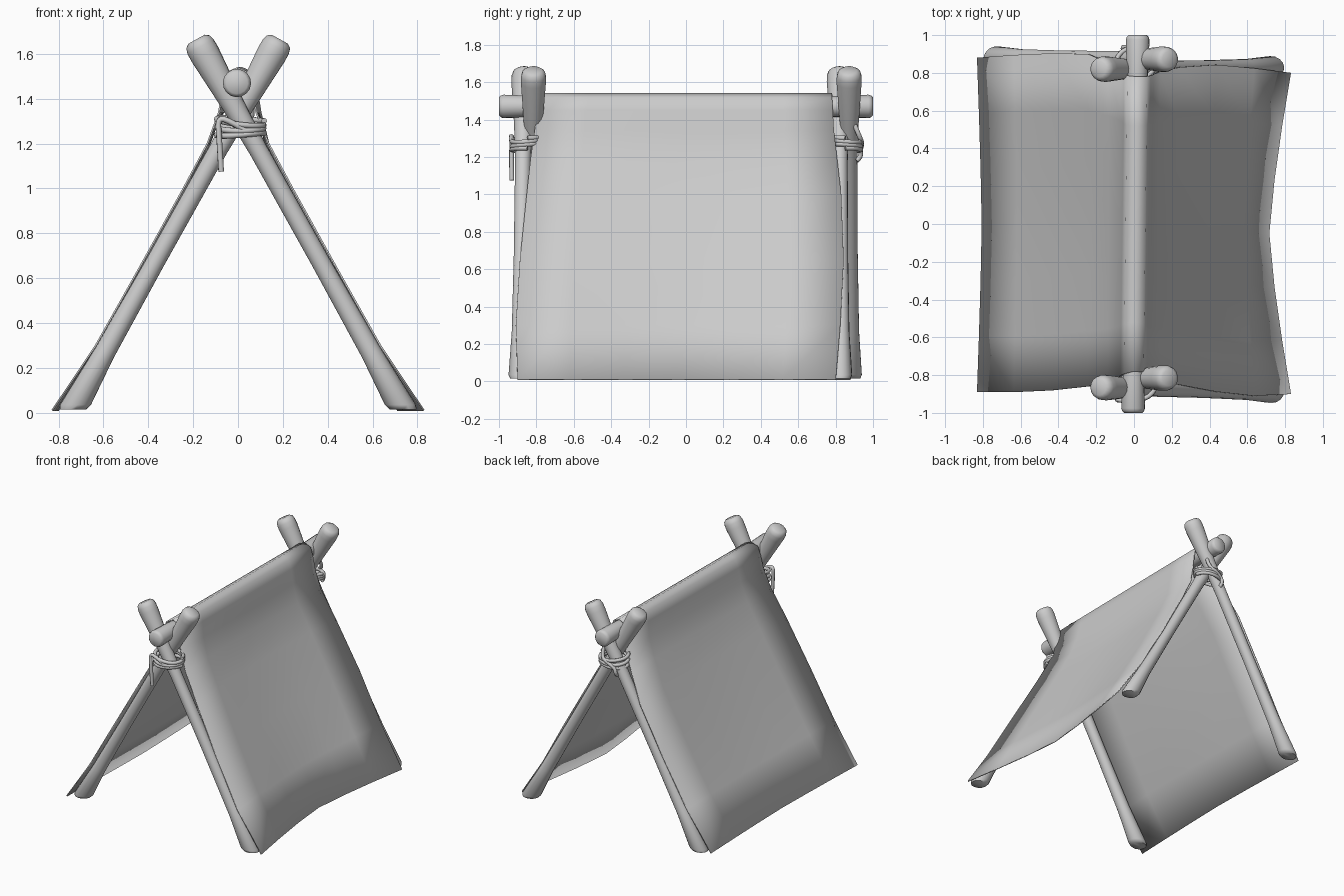
import bpy
import bmesh
import math
from mathutils import Vector

cube = bpy.data.objects.get("Cube")
if cube:
    bpy.data.objects.remove(cube, do_unlink=True)

GREY = (0.6, 0.6, 0.6, 1)
grey = bpy.data.materials.new("plain grey")
grey.use_nodes = True
grey.diffuse_color = GREY
grey.node_tree.nodes["Principled BSDF"].inputs["Base Color"].default_value = GREY


def finish(name, bm, angle):
    bmesh.ops.recalc_face_normals(bm, faces=bm.faces)
    mesh = bpy.data.meshes.new(name)
    bm.to_mesh(mesh)
    bm.free()
    mesh.materials.append(grey)
    obj = bpy.data.objects.new(name, mesh)
    bpy.context.collection.objects.link(obj)
    bpy.ops.object.select_all(action="DESELECT")
    obj.select_set(True)
    bpy.context.view_layer.objects.active = obj
    bpy.ops.object.shade_smooth_by_angle(angle=math.radians(angle))
    return obj


def log(name, start, end, profile, floor=None, sides=16):
    """Round log from start to end; profile lists (fraction, radius)."""
    start, end = Vector(start), Vector(end)
    axis = (end - start).normalized()
    side = axis.cross(Vector((0.3, 0.9, 0.1))).normalized()
    other = axis.cross(side)
    bm = bmesh.new()
    rings = []
    for t, r in profile:
        ring = []
        for i in range(sides):
            a = math.tau * i / sides
            p = start.lerp(end, t) + r * (math.cos(a) * side + math.sin(a) * other)
            if floor is not None and t < 0.03:
                # Slide the foot rings along the axis to a level cut
                p += axis * (floor + t - p.z) / axis.z
            ring.append(bm.verts.new(p))
        rings.append(ring)
    for a, b in zip(rings, rings[1:]):
        for i in range(sides):
            j = (i + 1) % sides
            bm.faces.new((a[i], a[j], b[j], b[i]))
    bm.faces.new(rings[0])
    bm.faces.new(rings[-1])
    return finish(name, bm, 65)


# Crossed poles at each end
POLE = [(0, 0.052), (0.02, 0.061), (0.15, 0.047), (0.4, 0.042), (0.7, 0.042),
        (0.82, 0.05), (0.96, 0.068), (0.98, 0.067), (0.993, 0.06), (1, 0.042)]
log("front_left_pole", (0.733, -0.888, 0.02), (-0.185, -0.865, 1.665), POLE, 0.015)
log("front_right_pole", (-0.733, -0.825, 0.02), (0.187, -0.815, 1.665), POLE, 0.015)
log("back_left_pole", (0.733, 0.828, 0.02), (-0.185, 0.82, 1.665), POLE, 0.015)
log("back_right_pole", (-0.733, 0.88, 0.02), (0.187, 0.872, 1.665), POLE, 0.015)

# Ridge pole
log("ridge_pole", (-0.005, -1, 1.47), (0.02, 1, 1.47),
    [(0, 0.048), (0.005, 0.058), (0.012, 0.063), (0.1, 0.056), (0.5, 0.05),
     (0.9, 0.056), (0.988, 0.063), (0.995, 0.058), (1, 0.048)])


def interp(table, z):
    for (z0, v0), (z1, v1) in zip(table, table[1:]):
        if z <= z1:
            return v0 + (v1 - v0) * (z - z0) / (z1 - z0)
    return table[-1][1]


# Cloth: half-section at the poles as (height, half width, left sag, right sag)
SECTION = [(0.01, 0.828, 0.115, 0.025), (0.3, 0.634, 0.055, 0.017),
           (0.65, 0.437, 0.05, 0.022), (1.0, 0.243, 0.03, 0.02), (1.2, 0.136, 0.015, 0.01),
           (1.34, 0.083, 0, 0), (1.45, 0.066, 0, 0), (1.515, 0.049, 0, 0)]
# Hem positions along y by height, for each side of the cloth
HEMS = {
    1: ([(0, -0.9), (0.3, -0.91), (0.7, -0.885), (1.2, -0.83), (1.54, -0.78)],
        [(0, 0.8), (0.3, 0.825), (0.6, 0.845), (1, 0.83), (1.35, 0.79), (1.54, 0.78)]),
    -1: ([(0, -0.89), (0.5, -0.89), (1, -0.86), (1.54, -0.79)],
         [(0, 0.88), (0.5, 0.905), (1, 0.9), (1.3, 0.83), (1.54, 0.78)]),
}
COLUMNS = 7


def cloth_point(side, z, half, sag, v):
    front, back = (interp(h, z) for h in HEMS[side])
    y = front + (back - front) * (v + 1) / 2
    x = half - sag * (1 - abs(v) ** 1.3)
    # The top follows the slightly slanted ridge pole
    return Vector((side * x + (0.008 + 0.012 * y) * (z > 1.25), y, z))


bm = bmesh.new()
rows = [(1, z, half, sag) for z, half, sag, _ in SECTION] + [(1, 1.538, 0, 0)]
rows += [(-1, z, half, sag) for z, half, _, sag in reversed(SECTION)]
grid = [[bm.verts.new(cloth_point(*row, 2 * i / (COLUMNS - 1) - 1)) for i in range(COLUMNS)]
        for row in rows]
for a, b in zip(grid, grid[1:]):
    for i in range(COLUMNS - 1):
        bm.faces.new((a[i], a[i + 1], b[i + 1], b[i]))
cloth = finish("cloth_cover", bm, 180)
thickness = cloth.modifiers.new("thickness", "SOLIDIFY")
thickness.thickness = 0.008
thickness.offset = 0


# Rope lashings with a loose tail
def rope(name, points):
    curve = bpy.data.curves.new(name, "CURVE")
    curve.dimensions = "3D"
    curve.bevel_depth = 0.013
    curve.bevel_resolution = 2
    curve.use_fill_caps = True
    curve.resolution_u = 3
    spline = curve.splines.new("NURBS")
    spline.points.add(len(points) - 1)
    spline.use_endpoint_u = True
    spline.order_u = 3
    for p, co in zip(spline.points, points):
        p.co = (*co, 1)
    curve.materials.append(grey)
    obj = bpy.data.objects.new(name, curve)
    bpy.context.collection.objects.link(obj)


def lashing(name, y, facing, tail):
    coils = []
    for i in range(43):
        a = math.tau * i / 14
        z = 1.235 + 0.026 * i / 14 + 0.012 * math.cos(a + i / 14)
        coils.append((0.01 + 0.107 * math.cos(a), y + facing * 0.085 * math.sin(a), z))
    rope(name + "_coils", coils)
    rope(name + "_tail", [(x, y + facing * d, z) for x, d, z in tail])


lashing("front_lashing", -0.848, -1,
        [(0.03, 0.08, 1.26), (-0.05, 0.09, 1.31), (-0.09, 0.08, 1.31),
         (-0.085, 0.085, 1.24), (-0.08, 0.085, 1.16), (-0.075, 0.083, 1.075)])
lashing("back_lashing", 0.852, 1,
        [(0.06, 0.05, 1.37), (0.07, 0.08, 1.3), (0, 0.09, 1.27), (-0.05, 0.08, 1.24),
         (-0.06, 0.085, 1.2), (-0.055, 0.06, 1.18)])
